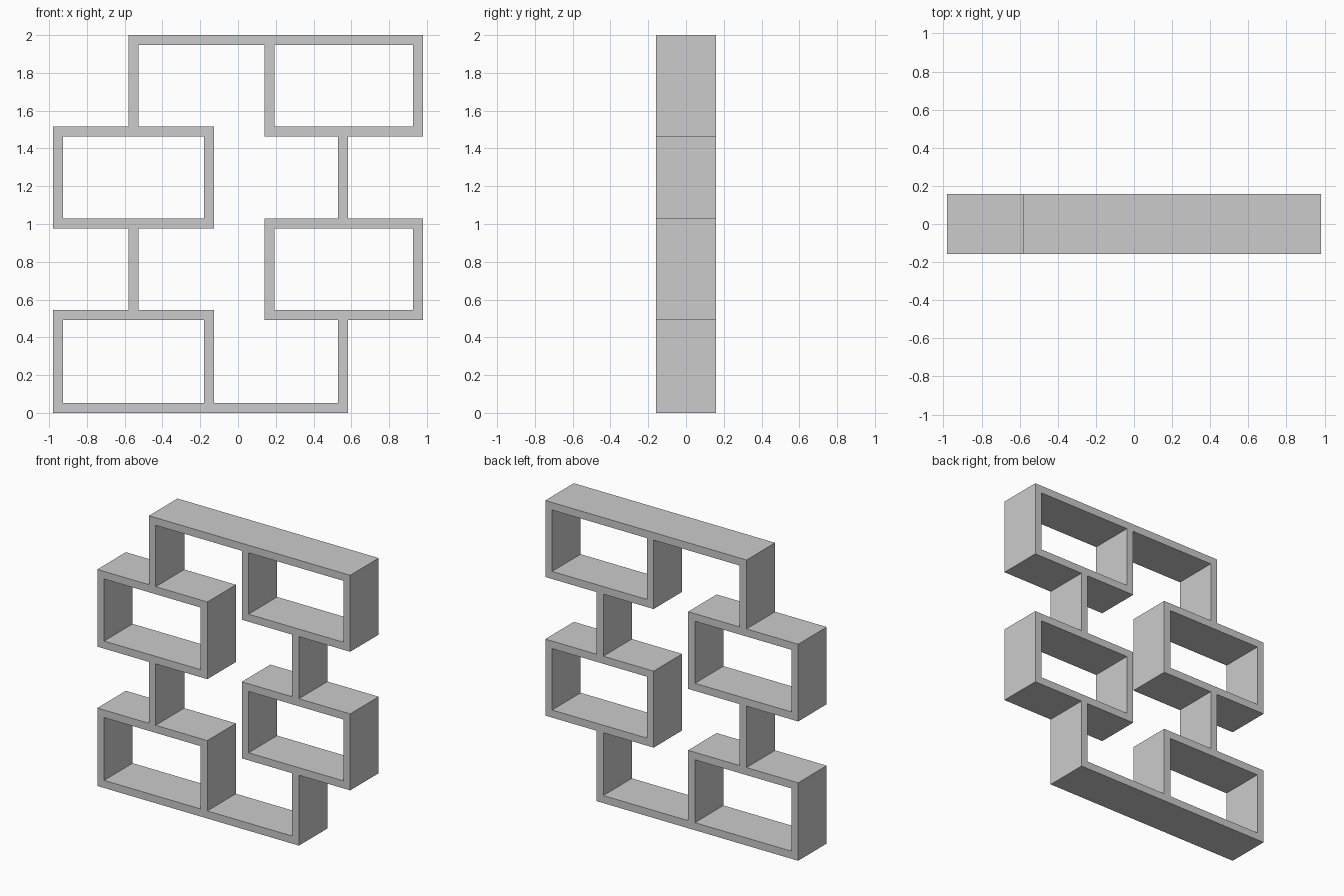
import bpy
from math import pi

if "Cube" in bpy.data.objects:
    bpy.data.objects.remove(bpy.data.objects["Cube"])

DEPTH = 0.316          # front to back
W = 0.98               # half width
# lower and upper faces of the five shelf levels
Z = [(0, .053), (.493, .546), (.976, 1.029), (1.464, 1.517), (1.947, 2)]
POST_L = (-.58, -.527)   # left linking posts (outer, inner x)
POST_R = (.583, .53)     # right linking posts (outer, inner x)
BOX_L, BOX_R = -.127, .14  # inner sides of the left and right boxes
T = 0.053                # board thickness


def rect(x0, x1, z0, z1):
    return [(x0, z0), (x1, z0), (x1, z1), (x0, z1)]


def side(post, box, start):
    """Zigzag up one side: post for one level, box for two boards."""
    pts = []
    for i in start:
        pts += [(post, Z[i][0]), (box, Z[i][0]), (box, Z[i + 1][1]), (post, Z[i + 1][1])]
    return pts


# outer silhouette: up the right side, down the left side
outline = [(-W, 0), (POST_R[0], 0)] + side(POST_R[0], W, [1, 3])[:-1] \
    + side(POST_L[0], -W, [0, 2])[::-1][:-2]
outline.insert(outline.index((W, 2)) + 1, (POST_L[0], 2))

# meandering opening between the two columns of boxes
opening = [(BOX_L, Z[0][1]), (POST_R[1], Z[0][1])] \
    + side(POST_R[1], BOX_R, [1, 3])[:-2] \
    + [(BOX_R, Z[4][0]), (POST_L[1], Z[4][0])] \
    + side(POST_L[1], BOX_L, [0, 2])[::-1][:-2]

# four box compartments
loops = [outline, opening]
for i in range(4):
    x0, x1 = (-W + T, BOX_L - T) if i % 2 == 0 else (BOX_R + T, W - T)
    loops.append(rect(x0, x1, Z[i][1], Z[i + 1][0]))

# shelf frame: filled profile extruded through the depth
curve = bpy.data.curves.new("shelf_frame", 'CURVE')
curve.dimensions = '2D'
curve.fill_mode = 'BOTH'
curve.extrude = DEPTH / 2
for pts in loops:
    s = curve.splines.new('POLY')
    s.points.add(len(pts) - 1)
    for p, (x, z) in zip(s.points, pts):
        p.co = (x, z, 0, 1)
    s.use_cyclic_u = True

shelf = bpy.data.objects.new("shelf_frame", curve)
bpy.context.collection.objects.link(shelf)
shelf.rotation_euler.x = pi / 2

# turn into a clean, flat-faced mesh
bpy.context.view_layer.objects.active = shelf
shelf.select_set(True)
bpy.ops.object.convert(target='MESH')
bpy.ops.object.transform_apply(location=False, rotation=True, scale=False)
bpy.ops.object.mode_set(mode='EDIT')
bpy.ops.mesh.select_all(action='SELECT')
bpy.ops.mesh.remove_doubles(threshold=0.0005)
bpy.ops.mesh.normals_make_consistent(inside=False)
bpy.ops.object.mode_set(mode='OBJECT')
bpy.ops.object.shade_flat()
